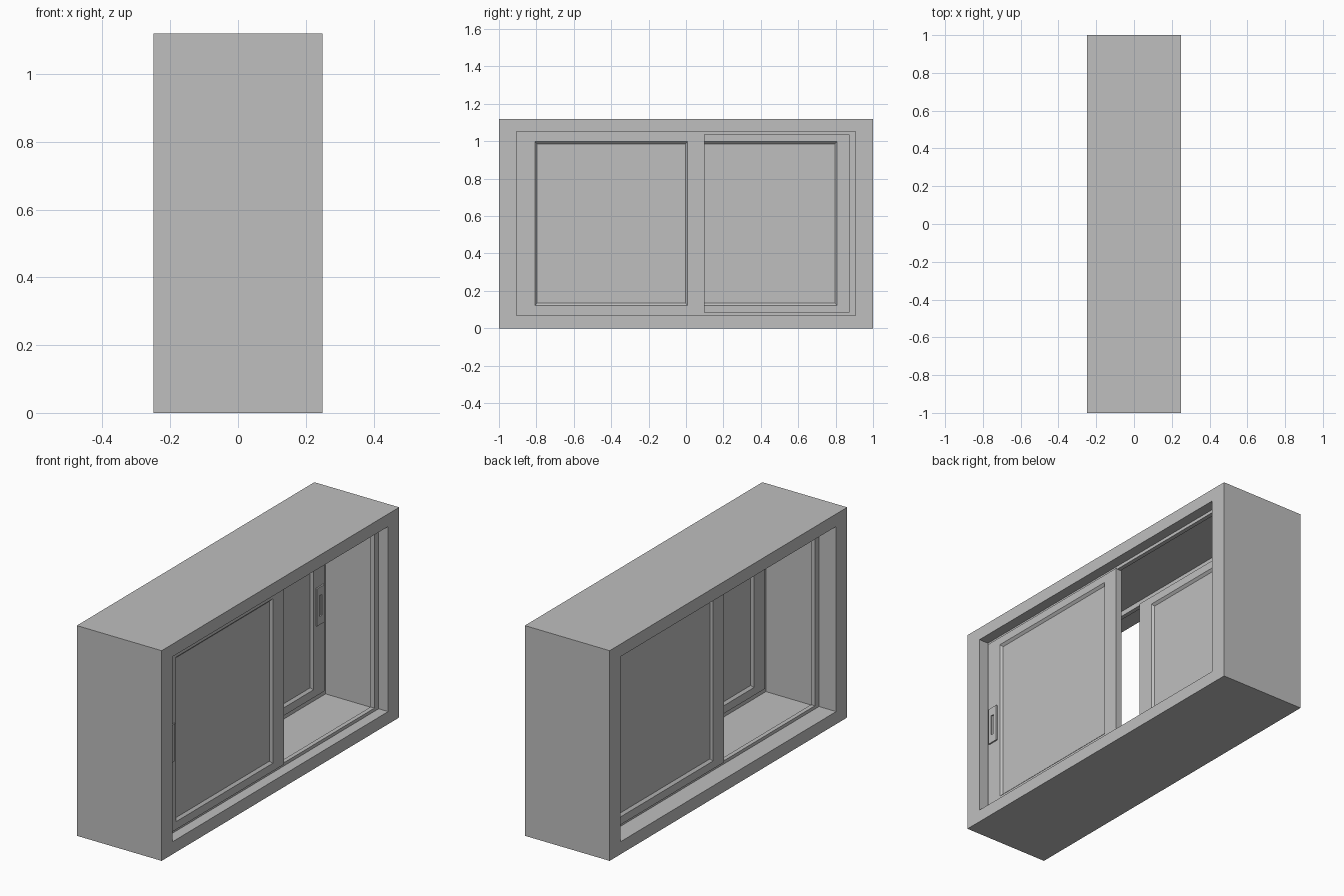
import bpy, bmesh

cube = bpy.data.objects.get("Cube")
if cube:
    bpy.data.objects.remove(cube, do_unlink=True)

# Single painted finish
GREY = (0.52, 0.52, 0.52, 1)
grey = bpy.data.materials.new("matte_grey")
grey.use_nodes = True
grey.diffuse_color = GREY
grey.node_tree.nodes["Principled BSDF"].inputs["Base Color"].default_value = GREY


def rect(x, y0, y1, z0, z1):
    return [(x, y0, z0), (x, y1, z0), (x, y1, z1), (x, y0, z1)]


def inset(r, d):
    """Rectangle r = (y0, y1, z0, z1) shrunk by d on every side."""
    return (r[0] + d, r[1] - d, r[2] + d, r[3] - d)


def loft(name, sections, closed=False):
    """Bridge successive (x, rectangle) sections; closed makes a ring, else the ends are capped."""
    bm = bmesh.new()
    loops = [[bm.verts.new(p) for p in rect(x, *r)] for x, r in sections]
    pairs = list(zip(loops, loops[1:]))
    if closed:
        pairs.append((loops[-1], loops[0]))
    else:
        bm.faces.new(loops[0])
        bm.faces.new(loops[-1])
    for a, b in pairs:
        for i in range(4):
            j = (i + 1) % 4
            bm.faces.new((a[i], a[j], b[j], b[i]))
    bmesh.ops.recalc_face_normals(bm, faces=bm.faces)
    mesh = bpy.data.meshes.new(name)
    bm.to_mesh(mesh)
    bm.free()
    mesh.materials.append(grey)
    obj = bpy.data.objects.new(name, mesh)
    bpy.context.collection.objects.link(obj)
    return obj


# Deep outer frame with a slightly wider channel between the two tracks
outer = (-1, 1, 0, 1.12)
opening = (-0.907, 0.907, 0.067, 1.053)
channel = inset(opening, -0.01)
loft("outer_frame", [
    (0.25, outer), (0.25, opening), (0.18, opening), (0.18, channel),
    (-0.135, channel), (-0.135, opening), (-0.25, opening), (-0.25, outer),
], closed=True)

# Raised track around the opening for each sash
THICK = 0.035
FACES = {"inner": 0.2, "outer": -0.12}
for side, face in FACES.items():
    lip = (-0.872, 0.872, 0.084, 1.036)
    a, b = face - 0.006, face - THICK + 0.006
    loft(side + "_track", [(a, channel), (a, lip), (b, lip), (b, channel)], closed=True)

# Sliding sashes with bevelled beads and a solid panel
for side, face in FACES.items():
    s = 1 if side == "inner" else -1

    def span(a, b, z0, z1):
        return (*sorted((s * a, s * b)), z0, z1)

    sash = span(-0.9, 0.1, 0.08, 1.04)
    bead = span(-0.808, 0.008, 0.122, 0.998)
    panel = inset(bead, 0.012)
    back = face - THICK
    loft(side + "_sash", [
        (face - 0.012, panel), (face, bead), (face, sash),
        (back, sash), (back, bead), (back + 0.012, panel),
    ])

    # Pull handle: shallow plate with a sunken slot
    plate = span(-0.888, -0.826, 0.455, 0.655)
    slot = span(-0.867, -0.847, 0.5, 0.61)
    top = face + 0.008
    loft(side + "_handle", [
        (face, plate), (top, plate), (top, slot), (face + 0.001, slot),
    ])
